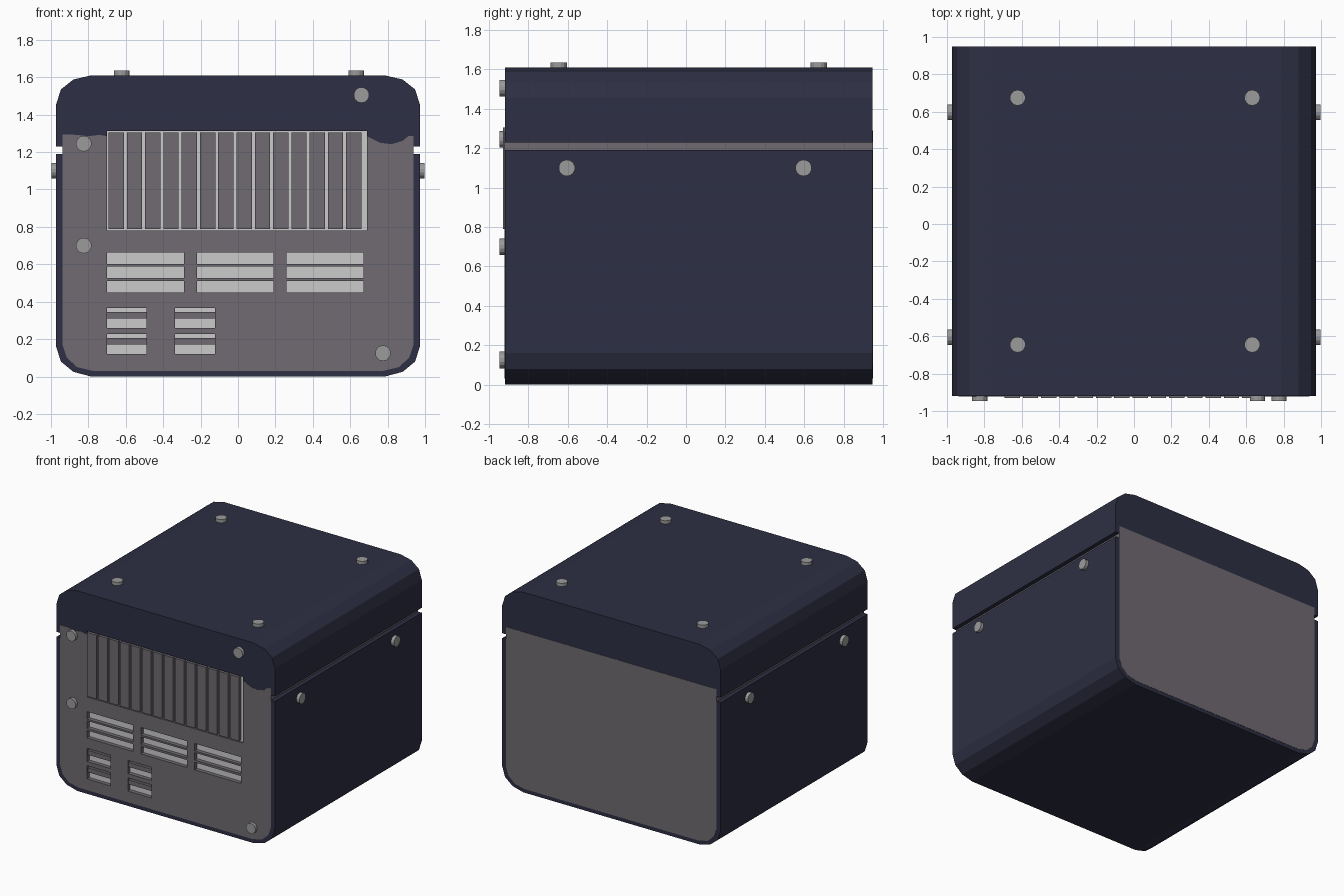
import bpy, bmesh, math
from mathutils import Vector

if "Cube" in bpy.data.objects:
    bpy.data.objects.remove(bpy.data.objects["Cube"])


def material(name, rgb):
    m = bpy.data.materials.new(name)
    m.diffuse_color = (*rgb, 1)
    m.use_nodes = True
    m.node_tree.nodes["Principled BSDF"].inputs["Base Color"].default_value = m.diffuse_color
    return m


NAVY = material("navy shell", (0.027, 0.028, 0.056))
GRAY = material("warm gray", (0.16, 0.145, 0.168))
LIGHT = material("light gray", (0.6, 0.6, 0.6))
STEEL = material("bolt steel", (0.33, 0.33, 0.33))


def finish(bm, name, mat):
    bmesh.ops.recalc_face_normals(bm, faces=bm.faces)
    me = bpy.data.meshes.new(name)
    bm.to_mesh(me)
    bm.free()
    me.materials.append(mat)
    ob = bpy.data.objects.new(name, me)
    bpy.context.collection.objects.link(ob)
    return ob


def prism(name, outline, y0, y1, mat):
    """Extrude an (x, z) outline along y."""
    bm = bmesh.new()
    a = [bm.verts.new((x, y0, z)) for x, z in outline]
    b = [bm.verts.new((x, y1, z)) for x, z in outline]
    bm.faces.new(a)
    bm.faces.new(b[::-1])
    n = len(a)
    for i in range(n):
        j = (i + 1) % n
        bm.faces.new((a[i], b[i], b[j], a[j]))
    return finish(bm, name, mat)


def boxes(name, rects, y0, y1, mat):
    """Boxes from (x0, x1, z0, z1) rectangles, all in one mesh."""
    bm = bmesh.new()
    for x0, x1, z0, z1 in rects:
        vs = bmesh.ops.create_cube(bm, size=1)["verts"]
        for v in vs:
            v.co = Vector(((x0 + x1) / 2 + v.co.x * (x1 - x0),
                           (y0 + y1) / 2 + v.co.y * (y1 - y0),
                           (z0 + z1) / 2 + v.co.z * (z1 - z0)))
    return finish(bm, name, mat)


def bolt(name, base, direction):
    """Round bolt head standing out of a surface."""
    bm = bmesh.new()
    bmesh.ops.create_cone(bm, cap_ends=True, segments=14, radius1=0.042,
                          radius2=0.042, depth=0.047)
    ob = finish(bm, name, STEEL)
    d = Vector(direction)
    ob.rotation_euler = d.to_track_quat('Z', 'Y').to_euler()
    ob.location = Vector(base) + d * 0.0025


def mirrored(half):
    return half + [(-x, z) for x, z in reversed(half)]


FRONT, BACK = -0.92, 0.948

# Lid and lower shell with a seam between them
lid = prism("lid", mirrored([(0.972, 1.23), (0.972, 1.455), (0.947, 1.535),
                             (0.88, 1.588), (0.785, 1.61)]), FRONT, BACK, NAVY)
low = [(0.785, 0.0), (0.88, 0.025), (0.947, 0.08), (0.972, 0.16)]
inn = [(0.775, 0.03), (0.86, 0.05), (0.915, 0.1), (0.937, 0.165)]
outer = mirrored(low + [(0.972, 1.19)])
inner = mirrored(inn + [(0.937, 1.19)])
# open the U-shaped shell at the top, starting from one rim end
outer = outer[5:] + outer[:5]
inner = inner[5:] + inner[:5]
prism("lower_shell", outer + inner[::-1], FRONT, BACK, NAVY)

# Inner case and front panel with a wavy upper edge
prism("inner_case", mirrored(inn + [(0.937, 1.29)]), -0.87, BACK + 0.002, GRAY)
wave = [(0.937, 1.285), (0.91, 1.285), (0.88, 1.26), (0.82, 1.242),
        (0.76, 1.25), (0.69, 1.285), (-0.70, 1.285), (-0.74, 1.292),
        (-0.80, 1.285), (-0.86, 1.292), (-0.937, 1.295)]
left = [(-x, z) for x, z in reversed(inn)]
panel = prism("front_panel", inn + wave + left, FRONT - 0.0015, -0.86, GRAY)

# Vent openings
grille = [(-0.70, 0.69, 0.78, 1.312)]
slots = [(x, x + 0.41, z, z + 0.06) for x in (-0.70, -0.22, 0.26)
         for z in (0.45, 0.528, 0.602)]
small = [(x, x + 0.212, z, z + 0.107) for x in (-0.70, -0.336)
         for z in (0.12, 0.26)]
cutter = boxes("vent_cutter", grille + slots + small, -1.0, -0.885, GRAY)
cutter.hide_render = True
for ob in (lid, panel):
    mod = ob.modifiers.new("vents", 'BOOLEAN')
    mod.operation = 'DIFFERENCE'
    mod.solver = 'EXACT'
    mod.object = cutter
    bpy.context.view_layer.objects.active = ob
    bpy.ops.object.modifier_apply(modifier=mod.name)
bpy.data.objects.remove(cutter)

# Light backing inside the openings
boxes("grille_backing", grille, -0.905, -0.88, LIGHT)
boxes("slot_backing", slots + small, -0.89, -0.88, LIGHT)

# Upright grille slats and small louvre bars
boxes("grille_slats", [(-0.692 + i * 0.0977, -0.61 + i * 0.0977, 0.79, 1.305)
                       for i in range(14)], -0.93, -0.90, GRAY)
boxes("louvre_bars", [(a, b, c + 0.05, c + 0.085) for a, b, c, d in small],
      -0.91, -0.885, GRAY)

# Bolts
for i, (x, z) in enumerate([(-0.825, 1.245), (-0.825, 0.70),
                            (0.66, 1.505), (0.775, 0.125)]):
    bolt(f"front_bolt_{i}", (x, FRONT, z), (0, -1, 0))
for s in (-1, 1):
    for y in (-0.605, 0.597):
        bolt(f"side_bolt_{s}_{y}", (s * 0.972, y, 1.10), (s, 0, 0))
for x in (-0.622, 0.632):
    for y in (-0.645, 0.675):
        bolt(f"top_bolt_{x}_{y}", (x, y, 1.61), (0, 0, 1))
